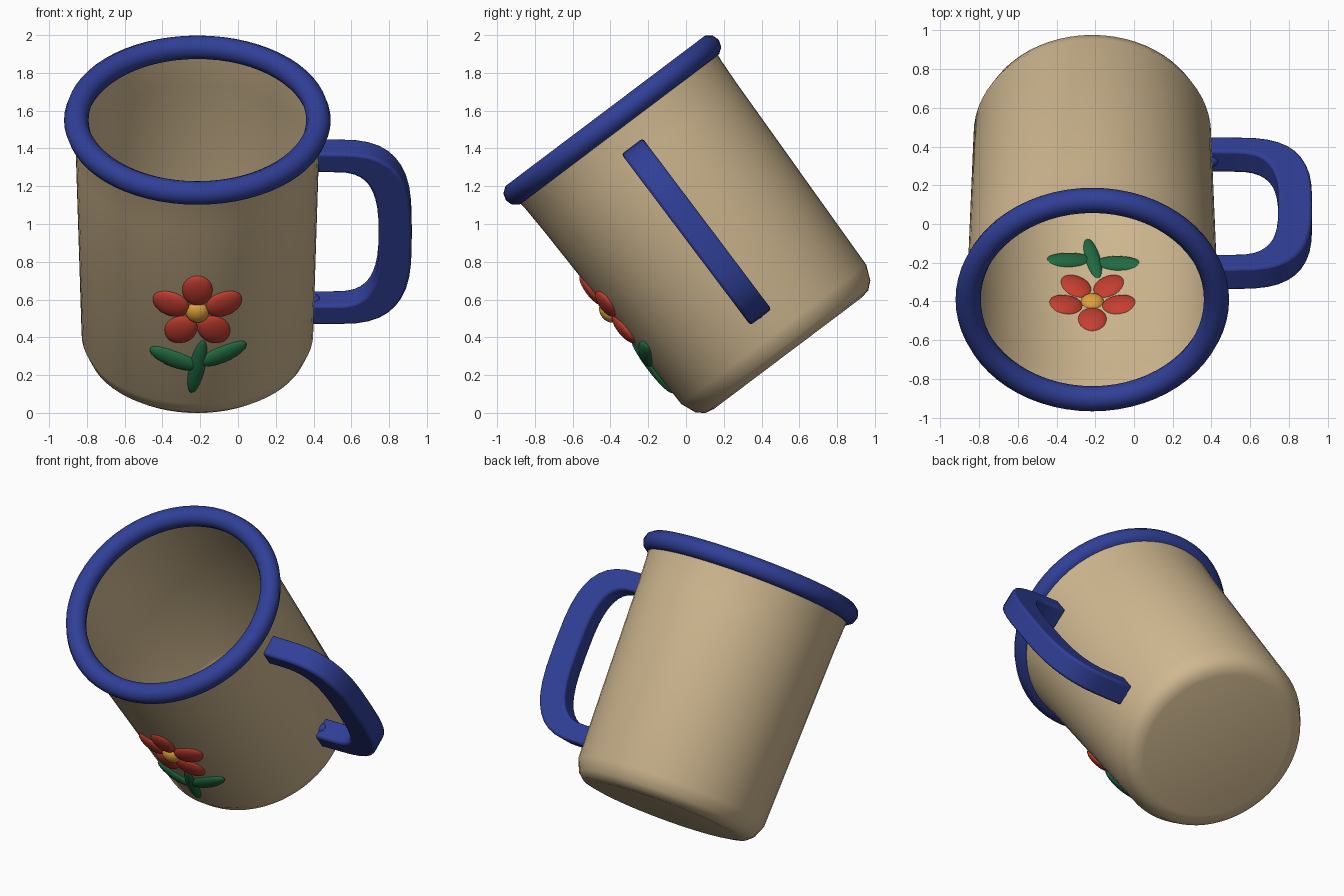
import bpy, bmesh, math
from mathutils import Matrix

if "Cube" in bpy.data.objects:
    bpy.data.objects.remove(bpy.data.objects["Cube"])

# The mug is built upright with its rim centre at the origin, then tipped forward
POSE = Matrix.Translation((-0.215, -0.39, 1.55)) @ Matrix.Rotation(math.radians(37), 4, 'X')


def material(name, rgb):
    m = bpy.data.materials.new(name)
    m.use_nodes = True
    m.diffuse_color = (*rgb, 1)
    m.node_tree.nodes["Principled BSDF"].inputs["Base Color"].default_value = (*rgb, 1)
    return m


beige = material("beige enamel", (0.63, 0.48, 0.28))
blue = material("blue enamel", (0.03, 0.05, 0.31))
red = material("petal red", (0.56, 0.05, 0.03))
green = material("leaf green", (0.016, 0.15, 0.055))
yellow = material("centre yellow", (0.74, 0.36, 0.045))


def finish(bm, name, mat, local=Matrix(), angle=50):
    bmesh.ops.recalc_face_normals(bm, faces=bm.faces)
    mesh = bpy.data.meshes.new(name)
    bm.to_mesh(mesh)
    bm.free()
    mesh.materials.append(mat)
    ob = bpy.data.objects.new(name, mesh)
    bpy.context.collection.objects.link(ob)
    ob.matrix_world = POSE @ local
    bpy.ops.object.select_all(action='DESELECT')
    ob.select_set(True)
    bpy.context.view_layer.objects.active = ob
    bpy.ops.object.shade_smooth_by_angle(angle=math.radians(angle))
    return ob


def lathe(name, profile, mat, steps=64, closed=False):
    bm = bmesh.new()
    verts = [bm.verts.new((r, 0, z)) for r, z in profile]
    pairs = list(zip(verts, verts[1:]))
    if closed:
        pairs.append((verts[-1], verts[0]))
    edges = [bm.edges.new(p) for p in pairs]
    bmesh.ops.spin(bm, geom=verts + edges, cent=(0, 0, 0), axis=(0, 0, 1),
                   angle=math.tau, steps=steps)
    bmesh.ops.remove_doubles(bm, verts=bm.verts, dist=0.0005)
    return finish(bm, name, mat)


# Thin-walled cup with a rounded foot
WALL = 0.014
outer = [(0, -1.545), (0.49, -1.545), (0.54, -1.535), (0.58, -1.5), (0.613, -1.42),
         (0.643, -0.25), (0.65, -0.1), (0.66, 0)]
inner = [(max(r - WALL, 0), z + (WALL if z < -1.45 else 0)) for r, z in reversed(outer)]
lathe("mug_body", outer + inner, beige)

# Rolled rim
TUBE = 10
rim = [(0.641 + 0.065 * math.cos(math.tau * i / TUBE),
        0.065 * math.sin(math.tau * i / TUBE)) for i in range(TUBE)]
lathe("mug_rim", rim, blue, closed=True)


# Handle: flat-sided band between an outer and an inner rounded outline
def outline(half_x, half_z, ends, steps=20):
    pts = [(ends[0], -0.74 + half_z)]
    for i in range(steps + 1):
        t = math.pi / 2 - math.pi * i / steps
        c, s = max(math.cos(t), 0), math.sin(t)
        pts.append((0.715 + half_x * c ** (2 / 3),
                    -0.74 + half_z * math.copysign(abs(s) ** (2 / 3), s)))
    return pts + [(ends[1], -0.74 - half_z)]


bm = bmesh.new()
ends = (0.634, 0.607)
rings = []
for (xo, zo), (xi, zi) in zip(outline(0.42, 0.567, ends), outline(0.245, 0.44, ends)):
    rings.append([bm.verts.new(p) for p in
                  ((xo, -0.07, zo), (xo, 0.07, zo), (xi, 0.07, zi), (xi, -0.07, zi))])
for a, b in zip(rings, rings[1:]):
    for k in range(4):
        bm.faces.new((a[k], a[k - 1], b[k - 1], b[k]))
bm.faces.new(rings[0])
bm.faces.new(rings[-1])
handle = finish(bm, "handle", blue)
bevel = handle.modifiers.new("soft edges", 'BEVEL')
bevel.width = 0.015
bevel.segments = 2
bevel.limit_method = 'ANGLE'
bevel.angle_limit = math.radians(50)


def ellipsoid(name, mat, local, size):
    bm = bmesh.new()
    bmesh.ops.create_uvsphere(bm, u_segments=24, v_segments=14, radius=1)
    bm.transform(Matrix.Diagonal((*size, 1)))
    return finish(bm, name, mat, local)


# Small joint where the lower handle arm meets the cup
ellipsoid("handle_joint", blue, Matrix.Translation((0.615, 0, -1.235)), (0.05, 0.045, 0.074))


# Flower pieces wrapped onto the front wall: across, depth below rim, tilt
def on_wall(name, mat, across, depth, tilt, size, lift=0.0):
    radius = 0.643 - 0.0256 * (depth - 0.25) + lift
    local = (Matrix.Rotation(across / radius, 4, 'Z')
             @ Matrix.Translation((0, -radius, -depth))
             @ Matrix.Rotation(-math.radians(tilt), 4, 'Y'))
    ellipsoid(name, mat, local, size)


for i in range(5):
    tilt = 90 + 72 * i
    t = math.radians(tilt)
    on_wall(f"petal_{i + 1}", red, 0.148 * math.cos(t), 0.8 - 0.148 * math.sin(t), tilt,
            (0.1, 0.034, 0.08), -0.005)
on_wall("flower_centre", yellow, 0, 0.8, 0, (0.062, 0.045, 0.062), -0.003)
on_wall("stem", green, 0, 1.165, 80, (0.182, 0.03, 0.042), -0.004)
on_wall("right_leaf", green, -0.125, 1.125, 162, (0.137, 0.034, 0.055), -0.008)
on_wall("left_leaf", green, 0.135, 1.095, 20, (0.137, 0.034, 0.055), -0.008)
